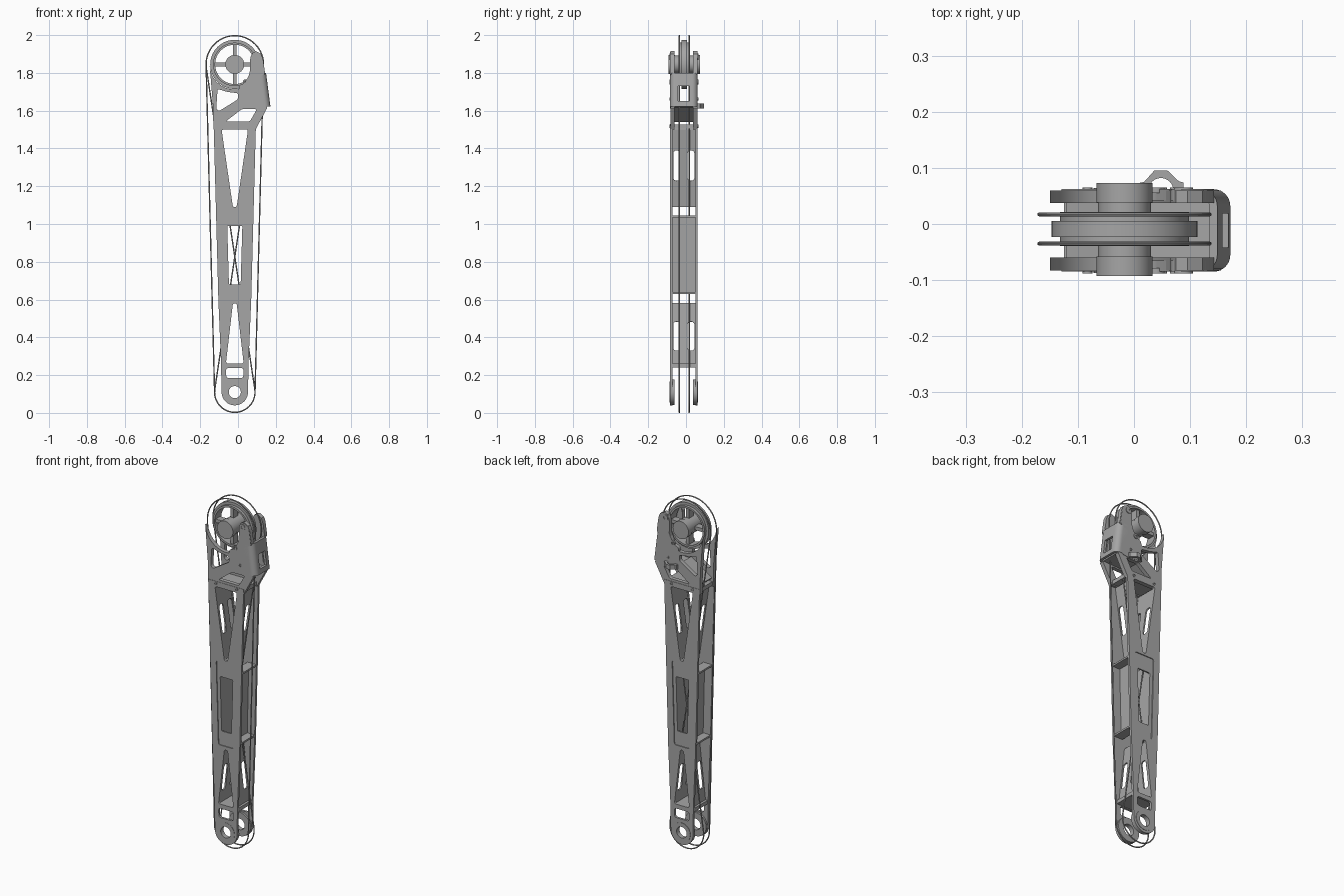
import bpy, bmesh
from math import pi, sin, cos, asin
from mathutils import Matrix, Vector

if "Cube" in bpy.data.objects:
    bpy.data.objects.remove(bpy.data.objects["Cube"])

grey = bpy.data.materials.new("machined grey")
grey.use_nodes = True
grey.diffuse_color = (0.38, 0.38, 0.38, 1)
grey.node_tree.nodes["Principled BSDF"].inputs["Base Color"].default_value = (0.38, 0.38, 0.38, 1)

CX, TOP, LOW = -0.017, 1.845, 0.11      # pulley axis x, upper and lower axle heights
FRONT, BACK = -0.085, 0.062             # outer faces of the frame
MID = (FRONT + BACK) / 2
DEPTH = BACK - FRONT


def arc(x, z, r, a0=0, a1=2 * pi, n=32):
    full = abs(a1 - a0) > 6.28
    return [(x + r * cos(a0 + (a1 - a0) * i / n), z + r * sin(a0 + (a1 - a0) * i / n))
            for i in range(n if full else n + 1)]


def soft(points, r=0.012):
    """Polygon with rounded corners."""
    out = []
    pts = [Vector(p) for p in points]
    for i, p in enumerate(pts):
        a, b = pts[i - 1] - p, pts[(i + 1) % len(pts)] - p
        s = p + a.normalized() * min(r, a.length / 2.2)
        e = p + b.normalized() * min(r, b.length / 2.2)
        for k in range(5):
            t = k / 4
            out.append(tuple(s * (1 - t) ** 2 + p * 2 * t * (1 - t) + e * t * t))
    return out


def finish(name, curve, matrix):
    temp = bpy.data.objects.new("temp", curve)
    bpy.context.collection.objects.link(temp)
    dg = bpy.context.evaluated_depsgraph_get()
    mesh = bpy.data.meshes.new_from_object(temp.evaluated_get(dg))
    bpy.data.objects.remove(temp)
    mesh.transform(matrix)
    bm = bmesh.new()
    bm.from_mesh(mesh)
    bmesh.ops.remove_doubles(bm, verts=bm.verts, dist=0.00005)
    bmesh.ops.recalc_face_normals(bm, faces=bm.faces)
    bm.to_mesh(mesh)
    bm.free()
    mesh.shade_smooth()
    mesh.set_sharp_from_angle(angle=0.6)
    mesh.materials.clear()
    mesh.materials.append(grey)
    ob = bpy.data.objects.new(name, mesh)
    bpy.context.collection.objects.link(ob)
    return ob


def slab(name, loops, thick, origin, u, v, w):
    """Extrude outline loops (first outer, rest holes) along w, centred on origin."""
    cu = bpy.data.curves.new(name, 'CURVE')
    cu.dimensions, cu.fill_mode, cu.extrude = '2D', 'BOTH', thick / 2
    for loop in loops:
        sp = cu.splines.new('POLY')
        sp.points.add(len(loop) - 1)
        for q, (a, b) in zip(sp.points, loop):
            q.co = (a, b, 0, 1)
        sp.use_cyclic_u = True
    m = Matrix((u, v, w)).transposed().to_4x4()
    m.translation = origin
    return finish(name, cu, m)


def plate(name, loops, y0, y1):
    return slab(name, loops, y1 - y0, (0, (y0 + y1) / 2, 0), (1, 0, 0), (0, 0, 1), (0, 1, 0))


def pair(name, loops, inset, thick):
    """Matching plates on the front and back of the frame."""
    plate("front_" + name, loops, FRONT + inset, FRONT + inset + thick)
    plate("back_" + name, loops, BACK - inset - thick, BACK - inset)


def wall(name, p, q, thick=0.008, slot=None, depth=DEPTH - 0.01):
    """Wall across the depth along p-q; slot = (start, end) fractions of twin slots."""
    p, q = Vector(p), Vector(q)
    d = q - p
    L, h = d.length, depth / 2
    loops = [[(0, -h), (L, -h), (L, h), (0, h)]]
    if slot:
        a, b = slot[0] * L, slot[1] * L
        for s in (-1, 1):
            loops.append(soft([(a, s * 0.02), (b, s * 0.02), (b, s * 0.056), (a, s * 0.056)], 0.018))
    d.normalize()
    slab(name, loops, thick, (p.x, MID, p.y), (d.x, 0, d.y), (0, 1, 0), (-d.y, 0, d.x))


def sym(points):
    """Outline mirrored about the arm's axis, from right-side half widths."""
    return [(CX + x, z) for x, z in points] + [(CX - x, z) for x, z in reversed(points)]


# Long tapered side plates with triangular cut-outs and a pocket
outline = ([(CX - 0.073, 0.27), (CX - 0.087, 0.6), (CX - 0.112, 1.53), (CX + 0.112, 1.53),
            (CX + 0.087, 0.6), (CX + 0.073, 0.27)] + arc(CX, LOW, 0.07, 0, -pi, 24))
upper_tri = soft(sym([(0.07, 1.5), (0.01, 1.09)]))
lower_tri = soft(sym([(0.01, 0.58), (0.047, 0.262)]))
end_window = soft(sym([(0.046, 0.237), (0.045, 0.185)]))
pocket = soft(sym([(0.062, 1.077), (0.048, 0.6)]))
window = soft(sym([(0.04, 0.99), (0.031, 0.68)]), 0.006)
pair("side_plate", [outline, upper_tri, lower_tri, end_window, pocket, arc(CX, LOW, 0.042)], 0, 0.013)
pair("pocket_floor", [pocket, window], 0.005, 0.008)
pair("bearing_ring", [arc(CX, LOW, 0.055), arc(CX, LOW, 0.032)], -0.002, 0.026)
pair("end_boss", [arc(CX, LOW, 0.068), arc(CX, LOW, 0.05)], 0.004, 0.02)

# Inner walls, mirrored left and right
for side, s in (("left", 1), ("right", -1)):
    X = lambda x: CX + s * x
    wall(side + "_upper_wall", (X(0.016), 1.09), (X(0.076), 1.5), slot=(0.34, 0.73))
    wall(side + "_lower_wall", (X(0.053), 0.255), (X(0.016), 0.58), slot=(0.23, 0.7))
    wall(side + "_box_wall", (X(0.037), 0.63), (X(0.047), 1.045))
    wall(side + "_top_shelf", (X(0.045), 1.04), (X(0.098), 1.04), 0.01)
    wall(side + "_bottom_shelf", (X(0.037), 0.635), (X(0.088), 0.635), 0.01)
wall("lower_deck", (CX - 0.07, 0.251), (CX + 0.07, 0.251), 0.02)
wall("upper_deck", (CX - 0.108, 1.517), (CX + 0.108, 1.517), 0.022)

# Head plates around the pulley, with struts
cradle = arc(CX, TOP, 0.133, pi * 1.02, pi * 1.62, 16)
head = ([(-0.13, 1.5), (-0.133, 1.63)] + cradle +
        [(0.062, 1.8), (0.064, 1.87), (0.075, 1.905), (0.095, 1.915), (0.122, 1.9), (0.133, 1.87),
         (0.143, 1.8), (0.115, 1.79), (0.134, 1.655), (0.155, 1.615), (0.093, 1.5)])
strut_window = soft([(-0.108, 1.715), (-0.06, 1.7), (0.0, 1.692), (0.0, 1.66), (-0.1, 1.598), (-0.115, 1.61)], 0.01)
foot_window = soft([(-0.065, 1.543), (0.063, 1.543), (0.1, 1.608), (0.02, 1.608)], 0.01)
pair("head_plate", [head, strut_window, foot_window], 0.002, 0.023)
wall("diagonal_strut", (-0.118, 1.545), (0.012, 1.632), 0.012)
wall("head_floor", (0.01, 1.62), (0.152, 1.625), 0.012)

# Cover cheeks
cover = soft([(0.004, 1.62), (0.004, 1.735), (0.035, 1.745), (0.064, 1.8), (0.066, 1.89),
              (0.095, 1.913), (0.128, 1.89), (0.142, 1.79), (0.118, 1.785), (0.137, 1.65), (0.13, 1.618), (0.09, 1.61)], 0.012)
pair("cover_cheek", [cover], 0, 0.02)

# Wrapped outer cover: rounded channel section leaning with the cheeks
outer = [(0.1, FRONT)] + arc(0.138, FRONT + 0.03, 0.03, -pi / 2, 0, 8) + arc(0.138, BACK - 0.03, 0.03, 0, pi / 2, 8) + [(0.1, BACK)]
inner = [(0.1, BACK - 0.014)] + arc(0.136, BACK - 0.032, 0.018, pi / 2, 0, 8) + arc(0.136, FRONT + 0.032, 0.018, 0, -pi / 2, 8) + [(0.1, FRONT + 0.014)]
half = len(outer) // 2
gap = 0.03
front_corner = outer[:half] + [(0.168, MID - gap), (0.154, MID - gap)] + inner[half:]
back_corner = [(0.168, MID + gap)] + outer[half:] + inner[:half] + [(0.154, MID + gap)]


def cover_band(name, loops, z0, z1):
    z = (z0 + z1) / 2
    slab(name, loops, z1 - z0, (-0.13 * (z - 1.65), 0, z), (1, 0, 0), (0, 1, 0), (-0.13, 0, 1))


cover_band("cover_lower_band", [outer + inner], 1.622, 1.65)
cover_band("cover_front_corner", [front_corner], 1.65, 1.73)
cover_band("cover_back_corner", [back_corner], 1.65, 1.73)
cover_band("cover_upper_band", [outer + inner], 1.73, 1.8)

# Screws and bushings
for i, (x, z, r) in enumerate([(0.088, 1.885, 0.017), (0.04, 1.752, 0.014), (0.072, 1.662, 0.008),
                               (-0.083, 1.518, 0.009), (0.05, 1.518, 0.009)]):
    pair("screw_%d" % (i + 1), [arc(x, z, r, n=16), arc(x, z, r * 0.5, n=16)], -0.003, 0.01)

# Cable anchor loop on the back
slab("cable_anchor", [[(0.008, 0.06), (0.008, 0.073), (0.018, 0.075), (0.036, 0.095), (0.06, 0.095),
                       (0.08, 0.076), (0.088, 0.074), (0.088, 0.06)] + arc(0.048, 0.06, 0.022, 0, pi, 12)],
     0.026, (0, 0, 1.625), (1, 0, 0), (0, 1, 0), (0, 0, 1))

# Spoked pulley and hub
wheel_y = -0.009
ring = lambda a, b: [arc(CX, TOP, a, n=64), arc(CX, TOP, b, n=64)]
plate("pulley_rim", ring(0.13, 0.108), wheel_y - 0.014, wheel_y + 0.014)
plate("pulley_flange", ring(0.115, 0.104), wheel_y - 0.03, wheel_y + 0.03)
plate("pulley_hub", [arc(CX, TOP, 0.047, n=48)], wheel_y - 0.05, wheel_y + 0.05)
for name, y0, y1 in (("front_hub_cap", -0.093, -0.058), ("back_hub_cap", 0.038, 0.073)):
    plate(name, [arc(CX, TOP, 0.05, n=48)], y0, y1)
for name, w, h in (("level_spokes", 0.108, 0.01), ("upright_spokes", 0.01, 0.108)):
    plate(name, [[(CX - w, TOP - h), (CX + w, TOP - h), (CX + w, TOP + h), (CX - w, TOP + h)]],
          wheel_y - 0.02, wheel_y + 0.02)


# Drive cables: an open loop in front, a crossed loop behind
def cable(name, y, crossed):
    R, r = 0.152, 0.107
    b = asin((-(r + R) if crossed else r - R) / (TOP - LOW))
    low = (-b, b - pi) if crossed else (pi - b, 2 * pi + b)
    path = arc(CX, TOP, R, b, pi - b, 40) + arc(CX, LOW, r, *low, 40)
    cu = bpy.data.curves.new(name, 'CURVE')
    cu.dimensions, cu.bevel_depth, cu.bevel_resolution = '3D', 0.0035, 2
    sp = cu.splines.new('POLY')
    sp.points.add(len(path) - 1)
    for q, (x, z) in zip(sp.points, path):
        q.co = (x, y, z, 1)
    sp.use_cyclic_u = True
    finish(name, cu, Matrix())


cable("front_cable", -0.035, False)
cable("back_cable", 0.017, True)
